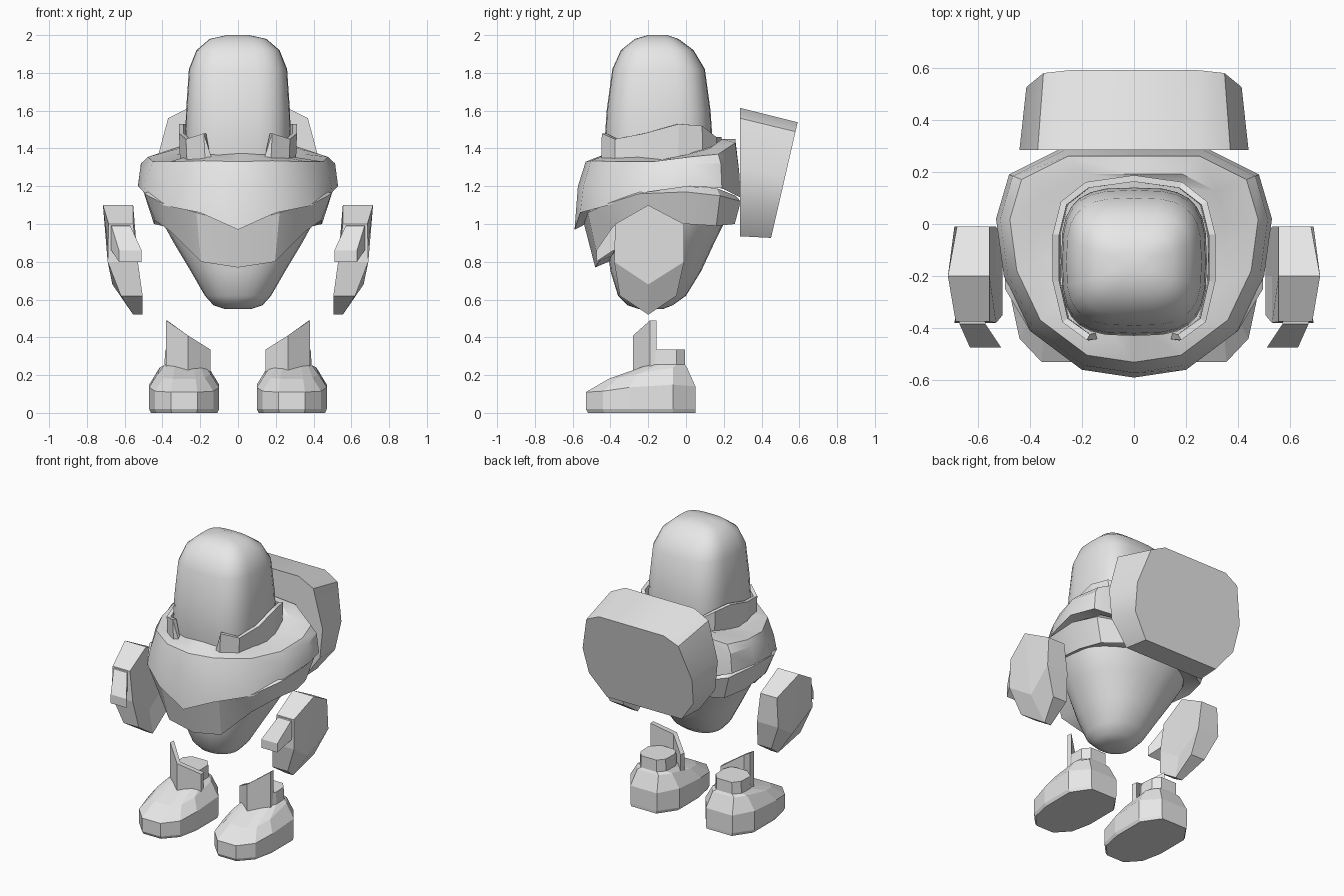
import bpy
import bmesh
from math import cos, sin, pi, copysign, radians

cube = bpy.data.objects.get("Cube")
if cube:
    bpy.data.objects.remove(cube, do_unlink=True)

grey = bpy.data.materials.new("light_grey")
grey.use_nodes = True
grey.diffuse_color = (.8, .8, .8, 1)
grey.node_tree.nodes["Principled BSDF"].inputs["Base Color"].default_value = (.8, .8, .8, 1)


def finish(name, bm, smooth_angle=None):
    """Turn a bmesh into a named object with the shared material."""
    bmesh.ops.recalc_face_normals(bm, faces=bm.faces)
    mesh = bpy.data.meshes.new(name)
    bm.to_mesh(mesh)
    bm.free()
    mesh.materials.append(grey)
    obj = bpy.data.objects.new(name, mesh)
    bpy.context.collection.objects.link(obj)
    if smooth_angle:
        bpy.ops.object.select_all(action='DESELECT')
        obj.select_set(True)
        bpy.context.view_layer.objects.active = obj
        bpy.ops.object.shade_smooth_by_angle(angle=radians(smooth_angle))
    return obj


def loft(name, rings, smooth_angle=None, side=1, shift=0):
    """Skin a stack of equal rings and close both ends with strips of quads."""
    bm = bmesh.new()
    rows = [[bm.verts.new((side * (x + shift), y, z)) for x, y, z in ring] for ring in rings]
    count = len(rows[0])
    for low, high in zip(rows, rows[1:]):
        for i in range(count):
            j = (i + 1) % count
            bm.faces.new((low[i], low[j], high[j], high[i]))
    for row in (rows[0], rows[-1]):
        for k in range(count // 2 - 1):
            bm.faces.new((row[k], row[k + 1], row[count - 2 - k], row[count - 1 - k]))
    return finish(name, bm, smooth_angle)


def mirrored(half):
    """Complete a half ring across the x = 0 plane."""
    return list(half) + [(-x, y, z) for x, y, z in reversed(half) if x > 0]


def rounded(z, half_width, front, back, power, count=28):
    """Superellipse ring."""
    ring = []
    for i in range(count):
        angle = 2 * pi * i / count
        c, s = (copysign(abs(t) ** (2 / power), t) for t in (cos(angle), sin(angle)))
        ring.append((half_width * c, (front + back) / 2 + (back - front) / 2 * s, z))
    return ring


def draped(plan, scale, heights):
    """Scale a half plan about the vertical axis and give each station a height."""
    return mirrored([(x * scale, y * scale, z) for (x, y), z in zip(plan, heights)])


# Head: tall rounded block
head = [(1.3, .27, -.41, .12), (1.45, .28, -.43, .14), (1.6, .275, -.42, .13),
        (1.82, .26, -.39, .1), (1.92, .22, -.345, .04), (1.98, .15, -.27, -.04),
        (2, .06, -.2, -.1)]
loft("head", [rounded(*row, 3.2) for row in head], 60)

# Body: egg tapering downwards
body = [(.55, .07, -.25, -.12), (.57, .13, -.31, -.07), (.62, .175, -.36, 0),
        (.75, .25, -.4, .08), (.9, .34, -.42, .15), (1, .395, -.42, .2),
        (1.15, .43, -.4, .23)]
loft("body", [rounded(*row, 2.2) for row in body], 60)

# Scarf: wide wrap with a pointed front
scarf_plan = [(0, -.59), (.2, -.56), (.4, -.41), (.5, -.2),
              (.53, .02), (.48, .19), (.28, .29), (0, .29)]
lip = (.97, 1.06, 1.1, 1.17, 1.2, 1.19, 1.14, 1.14)
scarf = [(.66, (1.385, 1.38, 1.36, 1.34, 1.37, 1.4, 1.45, 1.45)),
         (.9, (1.33, 1.335, 1.33, 1.33, 1.355, 1.37, 1.43, 1.45)),
         (.97, (1.2, 1.2, 1.2, 1.25, 1.32, 1.32, 1.28, 1.27)),
         (1, lip), (.9, [z + .03 for z in lip])]
loft("scarf", [draped(scarf_plan, *row) for row in scarf], 30)

# Bib: second layer of cloth under the scarf
bib_plan = [(0, -.54), (.22, -.52), (.4, -.41), (.495, -.25),
            (.5, 0), (.45, .18), (.28, .29), (0, .29)]
hem = (.77, .8, .96, 1.02, 1, .99, 1, 1)
bib = [(.9, (1.1, 1.12, 1.15, 1.19, 1.2, 1.19, 1.15, 1.15)),
       (1, (1, 1.06, 1.11, 1.16, 1.17, 1.15, 1.12, 1.12)),
       (.89, hem), (.76, [z + .03 for z in hem])]
loft("bib", [draped(bib_plan, *row) for row in bib], 30)

# Collar: raised band around the head, open at the front
collar = [(.145, -.43, 1.34, 1.36), (.175, -.435, 1.34, 1.48), (.265, -.37, 1.33, 1.45),
          (.3, -.22, 1.32, 1.48), (.3, -.04, 1.32, 1.53), (.27, .08, 1.35, 1.52),
          (.18, .15, 1.38, 1.46), (0, .175, 1.38, 1.46)]
bm = bmesh.new()
path = collar + [(-x, y, low, high) for x, y, low, high in reversed(collar[:-1])]
pairs = [(bm.verts.new((x * .98, y, low)), bm.verts.new((x, y, high)))
         for x, y, low, high in path]
for (a, b), (c, d) in zip(pairs, pairs[1:]):
    bm.faces.new((a, c, d, b))
band = finish("collar", bm)
thick = band.modifiers.new("thickness", 'SOLIDIFY')
thick.thickness = .025
thick.offset = 0

# Backpack: chamfered block with a sloping back
outline = [(.26, 1.615), (.37, 1.56), (.44, 1.3), (.42, 1.1), (.3, .935)]
front_ring = mirrored([(x, .285, z) for x, z in outline])
back_ring = mirrored([(x * .94, .45 + (z * .9 - .84) * .23, z * .9 + .085)
                      for x, z in outline])
loft("backpack", [front_ring, back_ring], 35)

# Hand rows: heights of edge and ridge, y of front and back, outer and inner x
hand_rows = [(1, 1.1, -.375, -.01, (.685, .715, .68), .555),
             (.8, .68, -.38, -.01, (.69, .665, .69), .53),
             (.62, .52, -.35, -.05, (.62, .555, .61), .505)]
hand_rings = []
for edge, ridge, front, back, outer, inner in hand_rows:
    line = [(front, edge), (-.2, ridge), (back, edge)]
    hand_rings.append([(x, y, z) for x, (y, z) in zip(outer, line)]
                      + [(inner, y, z) for y, z in reversed(line)])


def box_ring(left, right, y, low, high):
    return [(left, y, low), (right, y, low), (right, y, high), (left, y, high)]


thumb_rings = [box_ring(.58, .68, -.33, .86, 1), box_ring(.57, .67, -.385, .86, .99),
               box_ring(.51, .63, -.475, .8, .86)]

# Foot rings from sole to ankle, each half of a plan around the foot's own axis
sole = [(.07, -.53), (.155, -.44), (.185, -.3), (.185, -.07), (.1, .05)]
ankle = [(.05, -.2), (.085, -.185), (.105, -.14), (.1, -.05), (.06, -.005)]
foot_halves = [
    [(x * .95, y * .98, 0) for x, y in sole],
    [(x, y, .02) for x, y in sole],
    [(x, y, z) for (x, y), z in zip(sole, (.11, .115, .135, .15, .14))],
    [(.06, -.41, .18), (.11, -.36, .185), (.14, -.26, .205), (.13, -.07, .24),
     (.08, .005, .24)],
    [(x, y, .255) for x, y in ankle],
    [(x * .95, y, .335) for x, y in ankle],
]

# Shin guard: folded plate with a slanted top
guard = [(-.14, -.19, .335), (-.02, -.28, .41), (.095, -.19, .49)]
guard_rings = [[(x, y, .2), (x, y, top), (x * .96, y + .035, top), (x * .96, y + .035, .2)]
               for x, y, top in guard]

for side, label in ((1, "left"), (-1, "right")):
    loft(label + "_hand", hand_rings, side=side)
    loft(label + "_thumb", thumb_rings, side=side)
    loft(label + "_foot", [mirrored(h) for h in foot_halves], side=side, shift=.285)
    loft(label + "_shin_guard", guard_rings, side=side, shift=.285)
